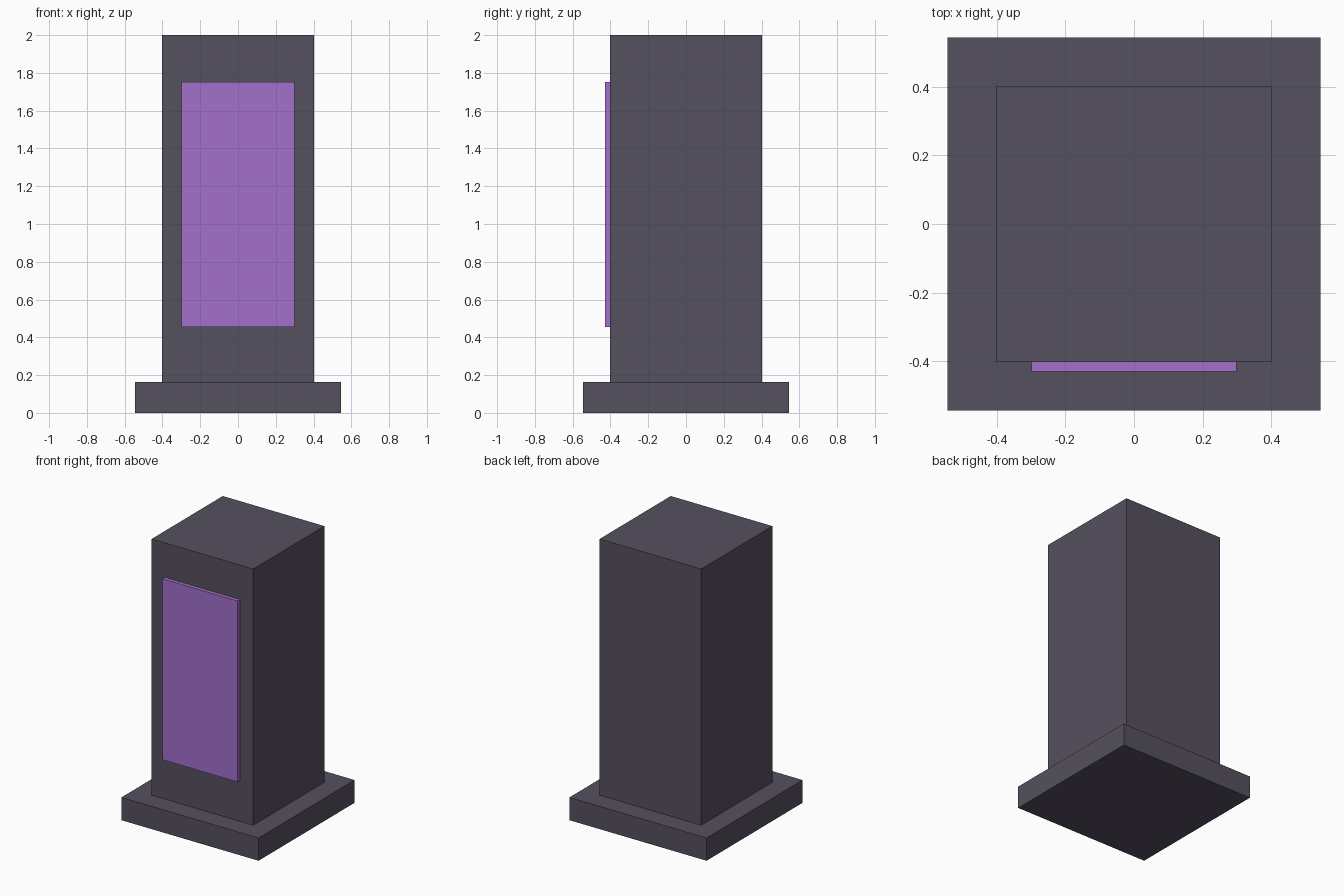
import bpy

if "Cube" in bpy.data.objects:
    bpy.data.objects.remove(bpy.data.objects["Cube"])


def make_material(name, color):
    mat = bpy.data.materials.new(name)
    mat.diffuse_color = (*color, 1.0)
    mat.use_nodes = True
    mat.node_tree.nodes["Principled BSDF"].inputs["Base Color"].default_value = mat.diffuse_color
    return mat


def box(name, low, high, mat):
    """Box between two opposite corners."""
    center = [(a + b) / 2 for a, b in zip(low, high)]
    bpy.ops.mesh.primitive_cube_add(size=1, location=center)
    obj = bpy.context.object
    obj.name = name
    obj.scale = [b - a for a, b in zip(low, high)]
    bpy.ops.object.transform_apply(location=False, rotation=False, scale=True)
    obj.data.materials.append(mat)
    return obj


stone = make_material("dark_grey", (0.093, 0.082, 0.114))
purple = make_material("purple", (0.366, 0.162, 0.597))

BASE, COLUMN, BASE_TOP = 0.544, 0.403, 0.163

# Square plinth
box("base", (-BASE, -BASE, 0), (BASE, BASE, BASE_TOP), stone)
# Tall square column
box("column", (-COLUMN, -COLUMN, BASE_TOP), (COLUMN, COLUMN, 2.0), stone)
# Raised panel on the front face
box("front_panel", (-0.299, -0.43, 0.455), (0.299, -COLUMN, 1.753), purple)
